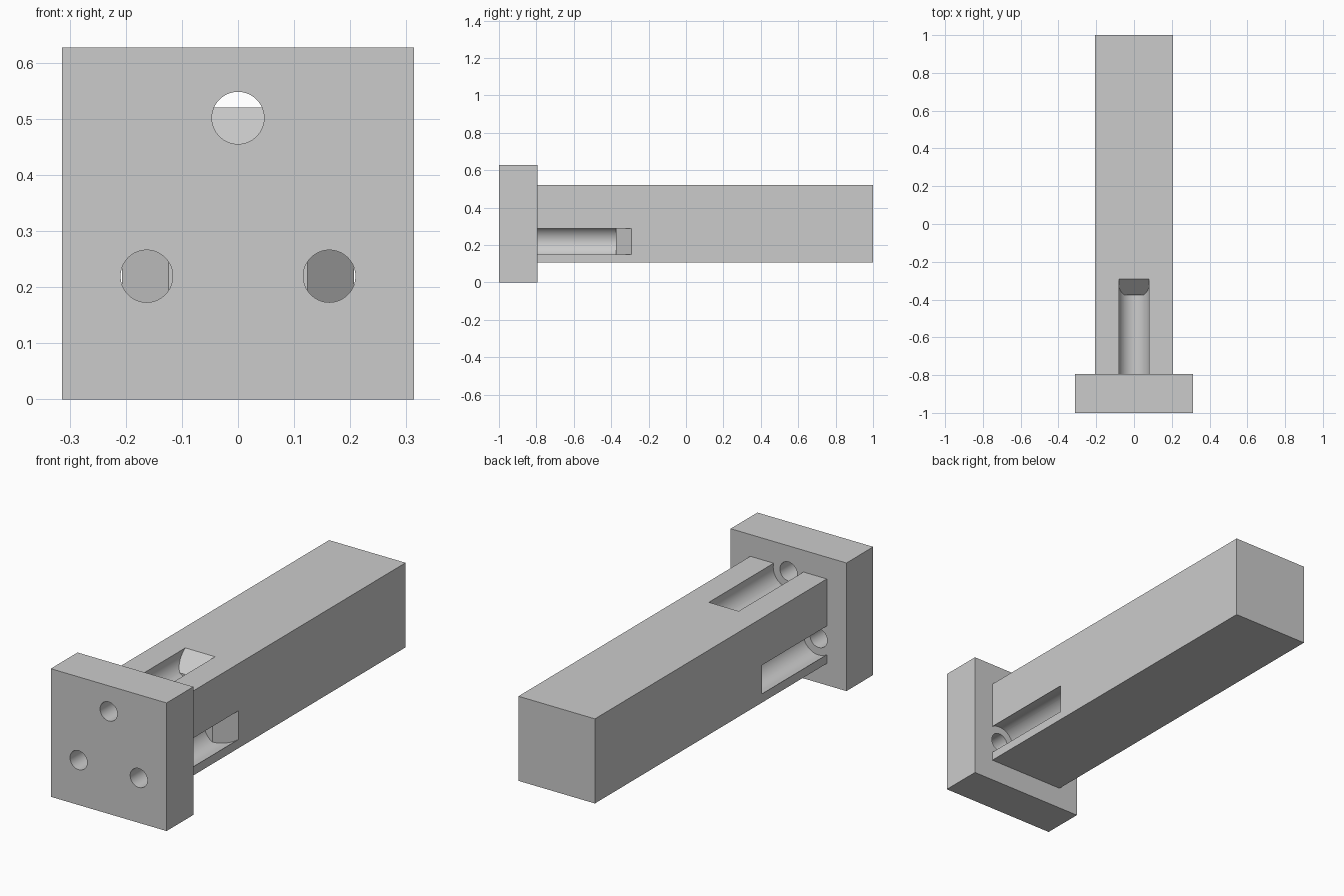
import bpy, bmesh, math
from mathutils import Matrix, Vector

if "Cube" in bpy.data.objects:
    bpy.data.objects.remove(bpy.data.objects["Cube"], do_unlink=True)

MID = 0.3135          # height of the long axis
PLATE = 0.3135        # half width of the square plate
BAR = 0.207           # half width of the square bar
JOINT = -0.793        # where bar and plate meet
BOLT_CIRCLE = 0.188
HOLE_R, SLOT_R = 0.0465, 0.083
SLOT_END, RAMP = -0.375, 0.083

grey = bpy.data.materials.new("plain grey")
grey.use_nodes = True
colour = (0.6, 0.6, 0.6, 1)
grey.diffuse_color = colour
grey.node_tree.nodes["Principled BSDF"].inputs["Base Color"].default_value = colour


def make_object(name, bm):
    bmesh.ops.recalc_face_normals(bm, faces=bm.faces)
    mesh = bpy.data.meshes.new(name)
    bm.to_mesh(mesh)
    bm.free()
    mesh.materials.append(grey)
    obj = bpy.data.objects.new(name, mesh)
    bpy.context.collection.objects.link(obj)
    return obj


def block(name, half, y0, y1):
    bm = bmesh.new()
    size = Matrix.Diagonal((2 * half, y1 - y0, 2 * half, 1))
    bmesh.ops.create_cube(bm, size=1, matrix=Matrix.Translation((0, (y0 + y1) / 2, MID)) @ size)
    return make_object(name, bm)


def rod(radius, y0, y1, centre):
    bm = bmesh.new()
    place = Matrix.Translation((centre.x, (y0 + y1) / 2, centre.z)) @ Matrix.Rotation(math.pi / 2, 4, "X")
    bmesh.ops.create_cone(bm, cap_ends=True, segments=64, radius1=radius, radius2=radius,
                          depth=y1 - y0, matrix=place)
    return bm


def slot_cutter(centre, out):
    """Round channel whose far end ramps up to the bar face at 45 degrees."""
    bm = rod(SLOT_R, -0.9, SLOT_END, centre)
    fold = Vector((0, 0, MID)) + out * (BAR - RAMP)
    bmesh.ops.bisect_plane(bm, geom=bm.verts[:] + bm.edges[:] + bm.faces[:],
                           plane_co=fold, plane_no=out)
    for v in bm.verts:
        if v.co.y > SLOT_END - 0.01:
            v.co.y += max(0, (v.co - fold).dot(out))
    return make_object("slot_cutter", bm)


def cut(obj, cutters):
    for cutter in cutters:
        cutter.hide_render = True
        mod = obj.modifiers.new("cut", "BOOLEAN")
        mod.operation, mod.solver, mod.object = "DIFFERENCE", "EXACT", cutter
    bpy.ops.object.select_all(action="DESELECT")
    obj.select_set(True)
    bpy.context.view_layer.objects.active = obj
    for mod in list(obj.modifiers):
        bpy.ops.object.modifier_apply(modifier=mod.name)
    bpy.ops.object.shade_smooth_by_angle(angle=math.radians(25))
    for cutter in cutters:
        bpy.data.objects.remove(cutter, do_unlink=True)


# Three bolt positions, each with the bar face its slot opens through
bolts = []
for degrees, out in ((90, (0, 0, 1)), (210, (-1, 0, 0)), (330, (1, 0, 0))):
    a = math.radians(degrees)
    centre = Vector((BOLT_CIRCLE * math.cos(a), 0, MID + BOLT_CIRCLE * math.sin(a)))
    bolts.append((centre, Vector(out)))

# Square bar with three bolt-access slots
bar = block("square_bar", BAR, JOINT, 1)
cut(bar, [slot_cutter(c, out) for c, out in bolts])

# Mounting plate with three through holes
plate = block("mounting_plate", PLATE, -1, JOINT)
cut(plate, [make_object("hole_cutter", rod(HOLE_R, -1.1, -0.7, c)) for c, out in bolts])
